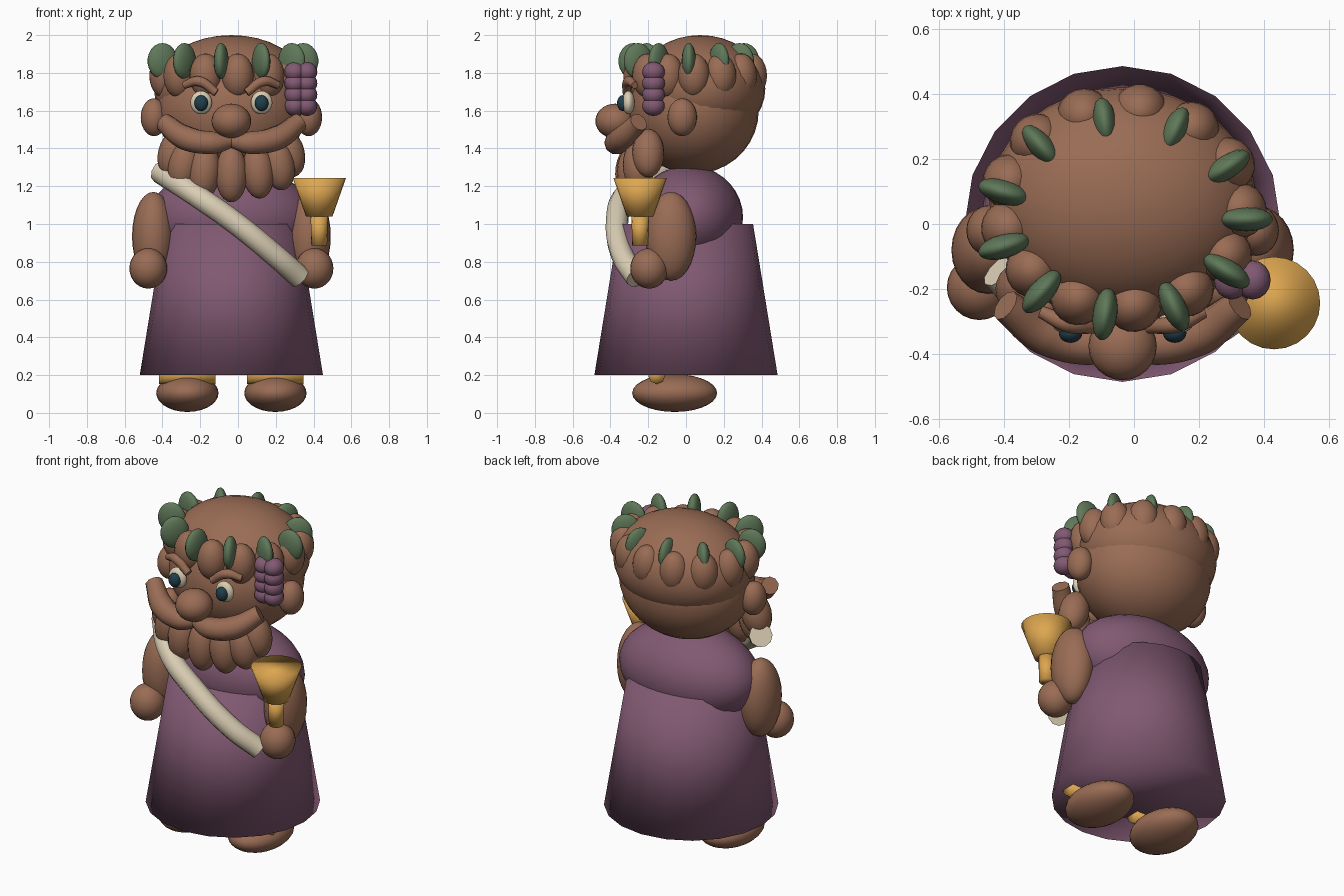
import bpy, math
from mathutils import Vector

cube = bpy.data.objects.get("Cube")
if cube:
    bpy.data.objects.remove(cube, do_unlink=True)

CX = -0.035  # body axis


def material(name, rgb):
    m = bpy.data.materials.new(name)
    m.use_nodes = True
    m.diffuse_color = (*rgb, 1)
    m.node_tree.nodes["Principled BSDF"].inputs["Base Color"].default_value = (*rgb, 1)
    return m


skin = material("warm brown", (0.32, 0.15, 0.09))
purple = material("grape purple", (0.22, 0.10, 0.17))
gold = material("gold", (0.72, 0.38, 0.08))
cream = material("cream", (0.70, 0.61, 0.45))
green = material("leaf green", (0.115, 0.19, 0.10))
teal = material("dark teal", (0.015, 0.05, 0.07))


def finish(name, mat, smooth=True):
    ob = bpy.context.object
    ob.name = name
    ob.data.materials.append(mat)
    if smooth:
        bpy.ops.object.shade_smooth()
    return ob


def ball(name, mat, loc, radii, rot=(0, 0, 0), seg=24):
    bpy.ops.mesh.primitive_uv_sphere_add(segments=seg, ring_count=seg // 2 + 2,
                                         location=loc, rotation=rot)
    bpy.context.object.scale = radii
    return finish(name, mat)


def cone(name, mat, loc, r1, r2, depth, sides=20, rot=(0, 0, 0)):
    bpy.ops.mesh.primitive_cone_add(vertices=sides, radius1=r1, radius2=r2, depth=depth,
                                    location=loc, rotation=rot)
    return finish(name, mat)


def tube(name, mat, points, radius, widths):
    curve = bpy.data.curves.new(name, "CURVE")
    curve.dimensions = "3D"
    curve.bevel_depth = radius
    curve.bevel_resolution = 3
    curve.use_fill_caps = True
    spline = curve.splines.new("BEZIER")
    spline.bezier_points.add(len(points) - 1)
    for bp, p, w in zip(spline.bezier_points, points, widths):
        bp.co = Vector(p)
        bp.handle_left_type = bp.handle_right_type = "AUTO"
        bp.radius = w
    ob = bpy.data.objects.new(name, curve)
    bpy.context.collection.objects.link(ob)
    bpy.ops.object.select_all(action="DESELECT")
    bpy.context.view_layer.objects.active = ob
    ob.select_set(True)
    bpy.ops.object.convert(target="MESH")
    ob = finish(name, mat, False)
    bpy.ops.object.shade_smooth_by_angle(angle=math.radians(50))
    return ob


# Robe and upper body
cone("robe_skirt", purple, (CX, 0, 0.6), 0.485, 0.355, 0.8)
ball("robe_shoulders", purple, (CX, 0.015, 1.035), (0.435, 0.287, 0.275), seg=32)
tube("sash", cream, [(-0.41, -0.14, 1.28), (-0.25, -0.31, 1.17), (-0.02, -0.365, 1.01),
                     (0.2, -0.335, 0.83), (0.33, -0.26, 0.715)], 0.06, [1.1, 1, 1, 1, 1])

# Head and hair mass
ball("head", skin, (CX, 0.04, 1.6), (0.395, 0.345, 0.335), seg=32)
ball("hair_cap", skin, (CX, 0.075, 1.715), (0.41, 0.345, 0.285), seg=32)
ball("nose", skin, (CX, -0.375, 1.545), (0.105, 0.105, 0.092))

# Paired parts
for side, s in (("left", 1), ("right", -1)):
    def at(x, y, z):
        return (CX + s * x, y, z)

    ball(side + "_foot", skin, at(0.233, -0.06, 0.105), (0.165, 0.225, 0.1))
    cone(side + "_sandal_strap", gold, at(0.233, -0.155, 0.198), 0.045, 0.045, 0.3,
         8, (0, math.pi / 2, 0))
    ball(side + "_arm", skin, at(0.413, -0.08, 0.935), (0.113, 0.135, 0.235))
    ball(side + "_hand", skin, at(0.44, -0.195, 0.765), (0.1, 0.1, 0.107))
    ball(side + "_ear", skin, at(0.41, -0.02, 1.565), (0.07, 0.078, 0.1))
    ball(side + "_eye", cream, at(0.16, -0.305, 1.643), (0.057, 0.033, 0.062))
    ball(side + "_pupil", teal, at(0.16, -0.335, 1.64), (0.036, 0.03, 0.042))
    tube(side + "_eyebrow", skin, [at(0.08, -0.315, 1.695), at(0.17, -0.305, 1.755),
                                   at(0.25, -0.27, 1.735)], 0.028, (0.8, 1, 0.7))
    tube(side + "_moustache", skin, [at(0, -0.355, 1.44), at(0.1, -0.37, 1.43),
                                     at(0.24, -0.335, 1.455), at(0.36, -0.25, 1.54)],
         0.063, (0.6, 1, 1.05, 0.8))

# Beard locks fanned around the chin
LOCKS = 3
for i in range(-LOCKS, LOCKS + 1):
    t = i / LOCKS
    ball("beard_lock", skin,
         (CX + 0.305 * math.sin(t * 1.45), -0.29 + 0.09 * t * t, 1.265 + 0.11 * t * t),
         (0.085, 0.085, 0.15 - 0.02 * abs(t)), (0, math.radians(-14 * t), 0), 20)

# Ring of curls
CURLS = 13
for i in range(CURLS):
    a = math.radians(81.5) + 2 * math.pi * i / CURLS
    ball("hair_curl", skin,
         (CX + 0.36 * math.cos(a), 0.05 + 0.3 * math.sin(a), 1.785),
         (0.083, 0.085, 0.118), (0, 0, a), 20)

# Leaf wreath
LEAVES = 11
for i in range(LEAVES):
    a = 2 * math.pi * i / LEAVES
    ball("wreath_leaf", green,
         (CX + 0.38 * math.cos(a), 0.015 + 0.295 * math.sin(a), 1.863),
         (0.082, 0.038, 0.095), (0, 0, a), 18)

# Grape bunch
for row in range(4):
    for x in (0.3, 0.365):
        ball("grape", purple, (x, -0.172, 1.805 - 0.06 * row), (0.055, 0.06, 0.053), seg=16)

# Goblet
cone("goblet_cup", gold, (0.43, -0.243, 1.142), 0.07, 0.142, 0.205, 24)
cone("goblet_stem", gold, (0.43, -0.243, 0.965), 0.042, 0.046, 0.16, 16)
